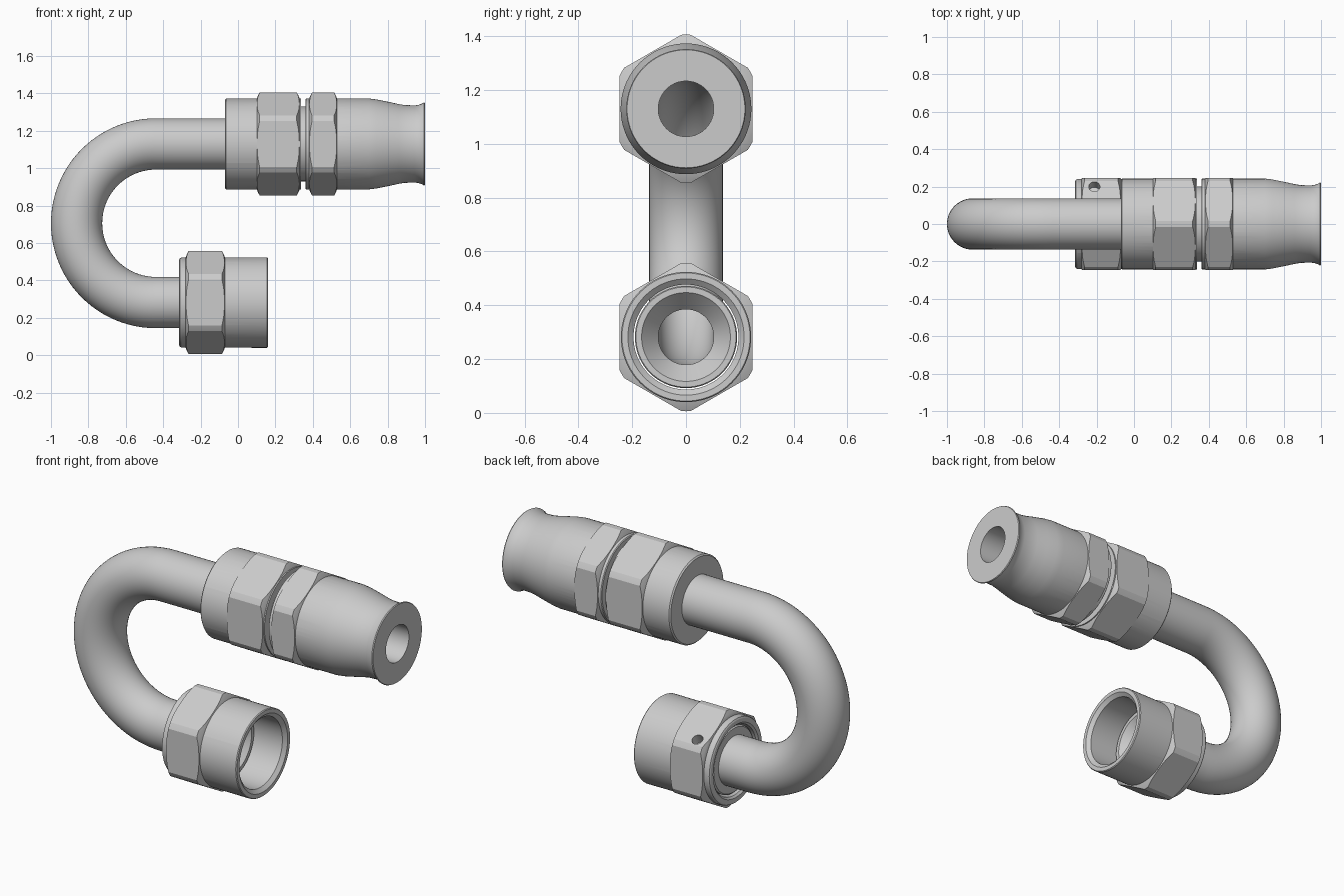
import bpy, bmesh
from math import sin, cos, pi, radians

if "Cube" in bpy.data.objects:
    bpy.data.objects.remove(bpy.data.objects["Cube"])

TOP, LOW = 1.13, 0.282        # heights of the two fitting axes
BEND_X, BEND_R = -0.439, 0.424
TUBE_R, BORE_R = 0.137, 0.103
SEG = 72


def finish(name, bm):
    bmesh.ops.recalc_face_normals(bm, faces=bm.faces)
    me = bpy.data.meshes.new(name)
    bm.to_mesh(me)
    bm.free()
    ob = bpy.data.objects.new(name, me)
    bpy.context.collection.objects.link(ob)
    return ob


def skin(bm, rings):
    """Join closed rings in a cycle into a solid skin."""
    n = len(rings[0])
    for i, a in enumerate(rings):
        b = rings[(i + 1) % len(rings)]
        for k in range(n):
            bm.faces.new((a[k], a[(k + 1) % n], b[(k + 1) % n], b[k]))


def revolve(name, profile, z, n=SEG):
    """Turn a closed (x, radius) profile about a horizontal x axis."""
    bm = bmesh.new()
    rings = [[bm.verts.new((x, r * sin(2 * pi * k / n), z + r * cos(2 * pi * k / n)))
              for k in range(n)] for x, r in profile]
    skin(bm, rings)
    return finish(name, bm)


def activate(ob):
    bpy.ops.object.select_all(action='DESELECT')
    ob.select_set(True)
    bpy.context.view_layer.objects.active = ob


def boolean(ob, other, op):
    activate(ob)
    m = ob.modifiers.new("cut", 'BOOLEAN')
    m.operation, m.solver, m.object = op, 'EXACT', other
    bpy.ops.object.modifier_apply(modifier=m.name)
    bpy.data.objects.remove(other)


def add_hex(body, x0, x1, z, inner):
    """Wrench flats with chamfered corners, joined to a turned body."""
    big = 0.247 / cos(pi / 6)
    flats = revolve("flats", [(x0 - .02, .09), (x0 - .02, big), (x1 + .02, big), (x1 + .02, .09)], z, 6)
    turned = revolve("turned", [(x0, inner), (x0, .241), (x0 + .006, .257), (x0 + .016, .276),
                                (x1 - .016, .276), (x1 - .006, .257), (x1, .241), (x1, inner)], z)
    boolean(flats, turned, 'INTERSECT')
    boolean(body, flats, 'UNION')


def smooth(ob):
    activate(ob)
    bpy.ops.object.shade_smooth_by_angle(angle=radians(22))


# Hollow U-bend tube
path = [(-0.07, TOP, pi / 2)]
path += [(BEND_X + BEND_R * cos(a), 0.706 + BEND_R * sin(a), a)
         for a in (pi / 2 + pi * i / 48 for i in range(49))]
path += [(-0.10, LOW, 3 * pi / 2)]


def tube_ring(bm, p, r):
    x, z, a = p
    return [bm.verts.new((x + r * cos(t) * cos(a), r * sin(t), z + r * cos(t) * sin(a)))
            for t in (2 * pi * k / 48 for k in range(48))]


bm = bmesh.new()
skin(bm, [tube_ring(bm, p, TUBE_R) for p in path] +
     [tube_ring(bm, p, BORE_R) for p in reversed(path)])
smooth(finish("bent_tube", bm))

# Upper hose fitting: collar, groove, tapered socket with flared lip
hose = revolve("hose_socket", [
    (-.07, BORE_R), (-.07, .236), (-.063, .243), (.336, .243), (.336, .2), (.36, .2),
    (.36, .238), (.364, .243), (.70, .243), (.74, .238), (.80, .226), (.86, .213), (.89, .208),
    (.945, .206), (.965, .209), (.985, .216), (.995, .222), (1.0, .219), (1.0, BORE_R)], TOP)
add_hex(hose, .10, .33, TOP, .15)
add_hex(hose, .38, .53, TOP, .15)
smooth(hose)

# Lower swivel nut, open bore
nut = revolve("swivel_nut", [
    (-.31, .20), (-.315, .206), (-.315, .228), (-.311, .236), (-.303, .240), (.155, .242),
    (.16, .238), (.16, .216), (.142, .195), (-.305, .195)], LOW)
add_hex(nut, -.28, -.07, LOW, .215)

# Retaining-wire hole in the upper rear flat
bm = bmesh.new()
bmesh.ops.create_cone(bm, cap_ends=True, segments=32, radius1=.03, radius2=.03, depth=.12)
drill = finish("drill", bm)
drill.rotation_euler = (-radians(30), 0, 0)
drill.location = (-.212, .2, LOW + .17)
bpy.context.view_layer.update()
boolean(nut, drill, 'DIFFERENCE')
smooth(nut)

# Flared sleeve inside the nut
smooth(revolve("flare_sleeve", [
    (-.30, TUBE_R), (-.30, .18), (-.293, .187), (-.036, .19), (-.03, .186), (-.03, .165),
    (-.10, BORE_R), (-.10, TUBE_R)], LOW))
